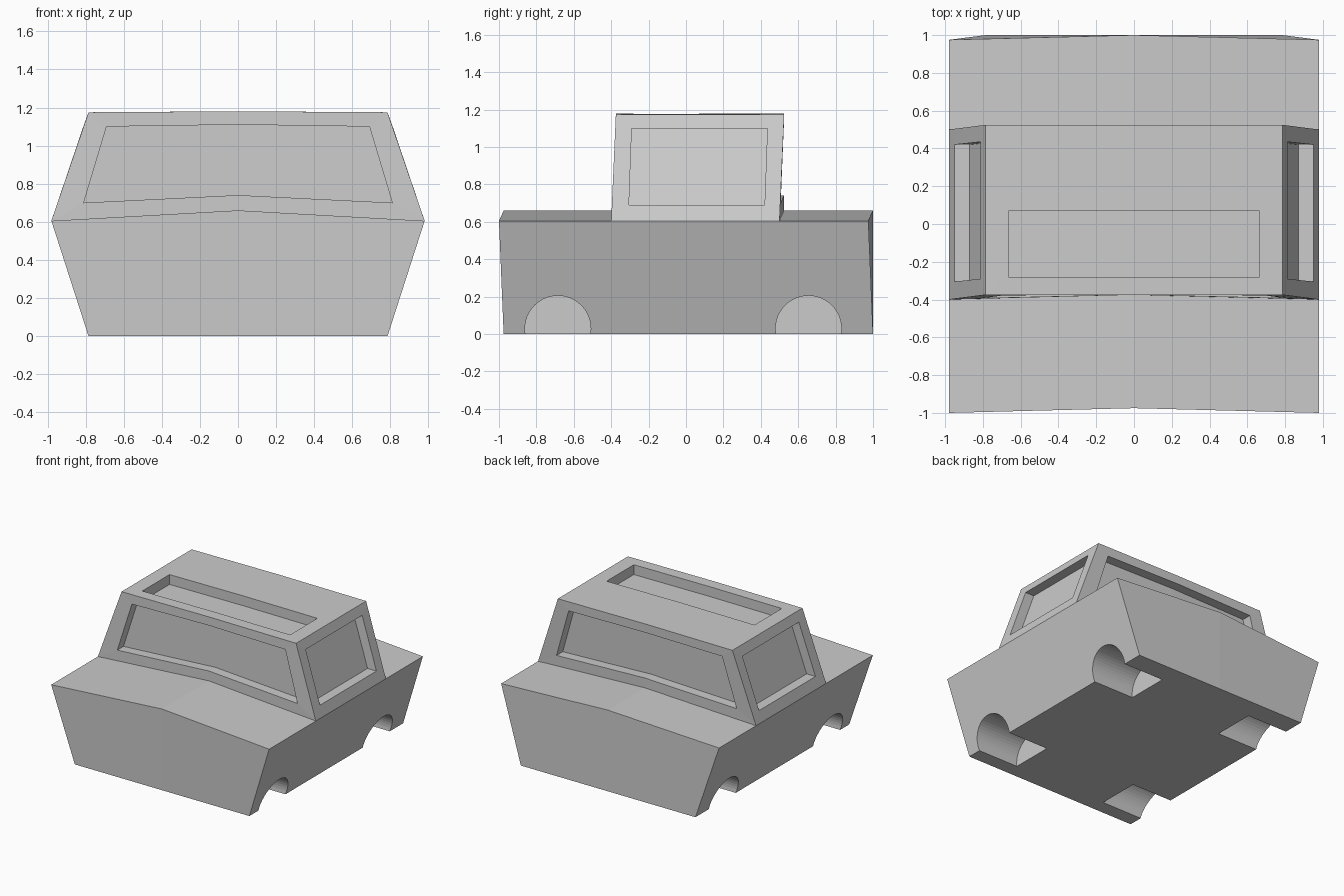
import bpy, bmesh
from mathutils import Vector

if "Cube" in bpy.data.objects:
    bpy.data.objects.remove(bpy.data.objects["Cube"], do_unlink=True)

paint = bpy.data.materials.new("body_grey")
paint.use_nodes = True
grey = (0.6, 0.6, 0.6, 1)
paint.diffuse_color = grey
paint.node_tree.nodes["Principled BSDF"].inputs["Base Color"].default_value = grey

BELT, RIDGE, ROOF = 0.605, 0.66, 1.18      # heights
WIDE, NARROW = 0.98, 0.785                 # half widths at belt, and at floor and roof
BEND = 0.025                               # belt corners sit this far forward
DEPTH = 0.08                               # window recess
CAB_FRONT, CAB_REAR = -0.375, 0.525

bm = bmesh.new()


def row(y, half, z_side, z_mid, bend=0.0):
    """Left-to-right row of three vertices across the body."""
    return [bm.verts.new(p) for p in
            ((-half, y - bend, z_side), (0, y, z_mid), (half, y - bend, z_side))]


def strip(a, b):
    """Two quads between two rows."""
    for i in range(2):
        bm.faces.new((a[i], a[i + 1], b[i + 1], b[i]))


def recess(outer, points, push):
    """Frame around a sunken pane; loops of four or six points."""
    inner = [bm.verts.new(p) for p in points]
    deep = [bm.verts.new(Vector(p) + Vector(push)) for p in points]
    n = len(outer)
    for a, b in ((outer, inner), (inner, deep)):
        for i in range(n):
            j = (i + 1) % n
            bm.faces.new((a[i], a[j], b[j], b[i]))
    if n == 4:
        bm.faces.new(deep)
    else:
        strip(deep[:3], deep[:2:-1])


# Hull: floor, deck and bent end panels
floor = [row(y, NARROW, 0, 0) for y in (-0.975, 1)]
deck = [row(y, WIDE, BELT, RIDGE, BEND) for y in (-0.975, CAB_FRONT, CAB_REAR, 1)]
roof = [row(y, NARROW, ROOF - 0.005, ROOF) for y in (CAB_FRONT, CAB_REAR)]
strip(*floor)
strip(deck[0], deck[1])
strip(deck[2], deck[3])
strip(floor[0], deck[0])
strip(floor[1], deck[3])
for side in (0, 2):
    bm.faces.new([floor[0][side], floor[1][side]] + [r[side] for r in reversed(deck)])


# Windscreen and rear window
def bent(x, y, z):
    return (x, y - BEND * abs(x) / 0.9 * (ROOF - z) / (ROOF - BELT), z)


for k, y, push in ((0, CAB_FRONT, DEPTH), (1, CAB_REAR, -DEPTH)):
    outline = ((-0.81, 0.70), (0, 0.74), (0.81, 0.70), (0.69, 1.10), (0, 1.11), (-0.69, 1.10))
    recess(deck[1 + k] + roof[k][::-1], [bent(x, y, z) for x, z in outline], (0, push, 0))

# Side windows
for s, side in ((-1, 0), (1, 2)):
    outer = [deck[1][side], deck[2][side], roof[1][side], roof[0][side]]
    outline = ((-0.305, 0.69), (0.42, 0.69), (0.435, 1.10), (-0.29, 1.10))
    pts = [(s * (WIDE - (WIDE - NARROW) * (z - BELT) / (ROOF - BELT)), y, z) for y, z in outline]
    recess(outer, pts, (-s * DEPTH, 0, 0))

# Sunroof
x, y0, y1 = 0.665, -0.28, 0.07
recess(roof[0] + roof[1][::-1],
       [(-x, y0, ROOF - 0.004), (0, y0, ROOF), (x, y0, ROOF - 0.004),
        (x, y1, ROOF - 0.004), (0, y1, ROOF), (-x, y1, ROOF - 0.004)], (0, 0, -DEPTH))

bmesh.ops.recalc_face_normals(bm, faces=bm.faces)
mesh = bpy.data.meshes.new("car_body")
bm.to_mesh(mesh)
bm.free()
mesh.materials.append(paint)
body = bpy.data.objects.new("car_body", mesh)
bpy.context.collection.objects.link(body)
bpy.context.view_layer.objects.active = body

# Wheel arches, cut in from both sides
for y in (-0.685, 0.655):
    for s in (-1, 1):
        bpy.ops.mesh.primitive_cylinder_add(vertices=48, radius=0.176, depth=0.7,
                                            location=(s * 0.77, y, 0.029),
                                            rotation=(0, 1.570796, 0))
        cutter = bpy.context.object
        cutter.name = "wheel_arch_cutter"
        cutter.hide_render = True
        cutter.data.materials.append(paint)
        bpy.context.view_layer.objects.active = body
        cut = body.modifiers.new("wheel_arch", 'BOOLEAN')
        cut.operation = 'DIFFERENCE'
        cut.solver = 'EXACT'
        cut.object = cutter
        bpy.ops.object.modifier_apply(modifier=cut.name)
        bpy.data.objects.remove(cutter, do_unlink=True)
